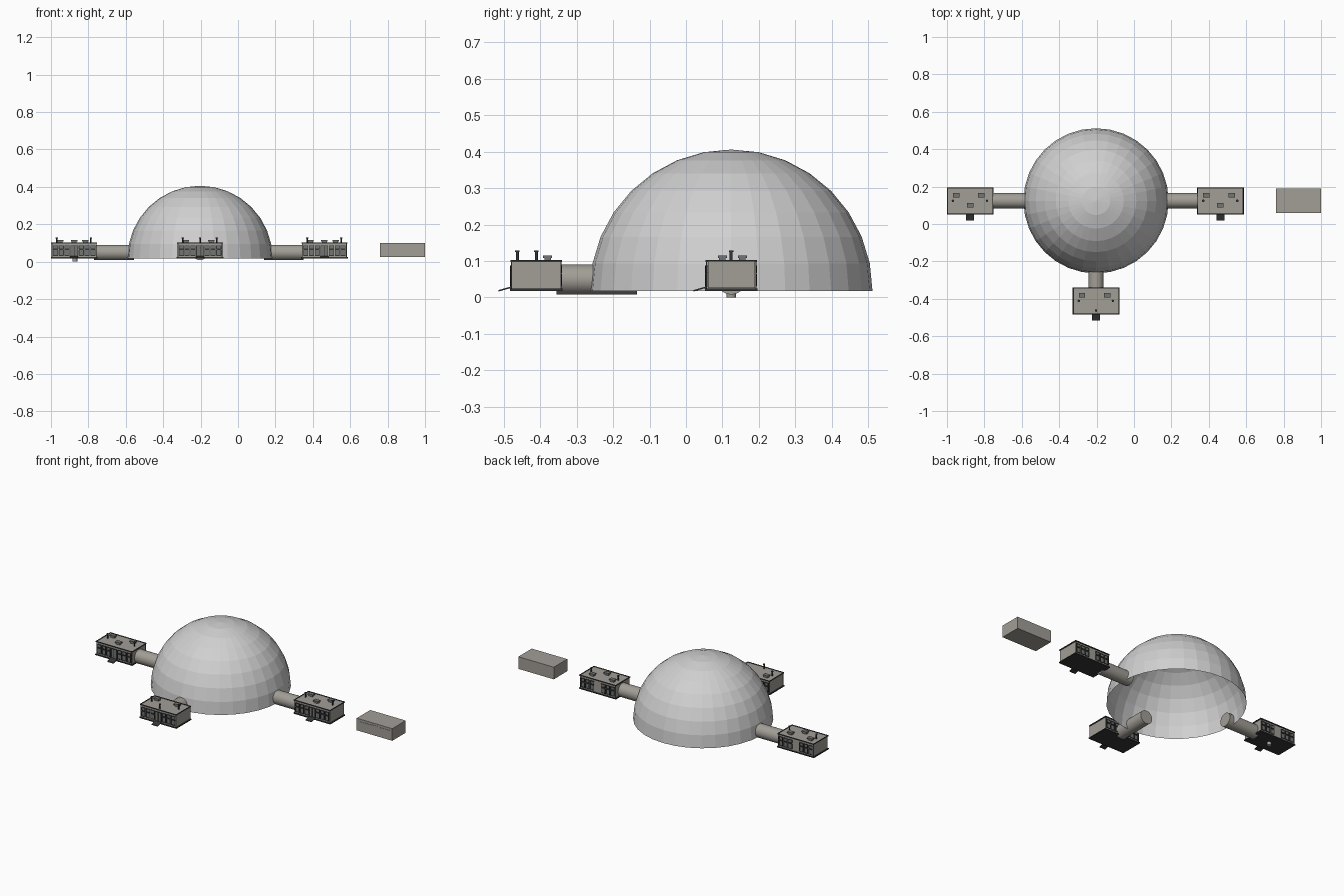
import bpy
import bmesh
from math import sin, cos, pi
from mathutils import Matrix, Vector

cube = bpy.data.objects.get("Cube")
if cube:
    bpy.data.objects.remove(cube, do_unlink=True)


def material(name, r, g, b):
    m = bpy.data.materials.new(name)
    m.use_nodes = True
    m.diffuse_color = (r, g, b, 1)
    m.node_tree.nodes["Principled BSDF"].inputs["Base Color"].default_value = (r, g, b, 1)
    return m


PALE = material("pale grey", 0.63, 0.63, 0.63)
WALL = material("warm grey", 0.36, 0.34, 0.305)
DARK = material("charcoal", 0.035, 0.037, 0.04)
GLASS = material("window grey", 0.17, 0.18, 0.17)


def finish(name, bm, mat, smooth=False):
    mesh = bpy.data.meshes.new(name)
    bm.to_mesh(mesh)
    bm.free()
    mesh.materials.append(mat)
    for p in mesh.polygons:
        p.use_smooth = smooth and len(p.vertices) == 4
    ob = bpy.data.objects.new(name, mesh)
    bpy.context.collection.objects.link(ob)
    return ob


def add_box(bm, x0, x1, y0, y1, z0, z1):
    size = Matrix.Diagonal((x1 - x0, y1 - y0, z1 - z0, 1))
    mid = Matrix.Translation(((x0 + x1) / 2, (y0 + y1) / 2, (z0 + z1) / 2))
    return bmesh.ops.create_cube(bm, size=1, matrix=mid @ size)["verts"]


def add_pole(bm, x, y, z0, z1, r, sides=12):
    bmesh.ops.create_cone(bm, cap_ends=True, segments=sides, radius1=r, radius2=r,
                          depth=z1 - z0, matrix=Matrix.Translation((x, y, (z0 + z1) / 2)))


# Faceted dome, open underneath
HUB = Vector((-0.203, 0.124, 0.018))
RADIUS = 0.388
bm = bmesh.new()
bmesh.ops.create_uvsphere(bm, u_segments=32, v_segments=16, radius=RADIUS,
                          matrix=Matrix.Translation(HUB))
low = [v for v in bm.verts if v.co.z < HUB.z - 0.001]
bmesh.ops.delete(bm, geom=low, context="VERTS")
finish("dome", bm, PALE)


# Round tunnels from the dome to the modules
def tunnel(name, start, end):
    a, b = Vector(start), Vector(end)
    turn = (b - a).to_track_quat("Z", "Y").to_matrix().to_4x4()
    bm = bmesh.new()
    bmesh.ops.create_cone(bm, cap_ends=True, segments=32, radius1=0.041, radius2=0.041,
                          depth=(b - a).length, matrix=Matrix.Translation((a + b) / 2) @ turn)
    finish(name, bm, WALL, True)


tunnel("right_tunnel", (-0.77, HUB.y, 0.049), (-0.555, HUB.y, 0.049))
tunnel("left_tunnel", (0.14, HUB.y, 0.049), (0.35, HUB.y, 0.049))
tunnel("front_tunnel", (HUB.x, -0.355, 0.049), (HUB.x, -0.135, 0.049))


# Cabin modules, built around their own centre
def module(side, cx, cy, front_vent):
    parts = {key: bmesh.new() for key in ("walls", "trim", "windows", "roof_units", "vent_pipes")}
    walls, trim, glass = parts["walls"], parts["trim"], parts["windows"]
    add_box(walls, -0.119, 0.119, -0.067, 0.067, 0.024, 0.1)

    # Base slab, roof rim and corner posts
    add_box(trim, -0.125, 0.125, -0.072, 0.072, 0.018, 0.024)
    for s in (-1, 1):
        add_box(trim, -0.123, 0.123, s * 0.069 - 0.002, s * 0.069 + 0.002, 0.097, 0.103)
        add_box(trim, s * 0.121 - 0.002, s * 0.121 + 0.002, -0.071, 0.071, 0.097, 0.103)
        for y in (-0.068, 0.068):
            add_box(trim, s * 0.118 - 0.002, s * 0.118 + 0.002, y - 0.001, y + 0.001, 0.024, 0.1)

    # Framed windows on the front and back, three to each half
    for face in (-1, 1):
        for s in (-1, 1):
            for i in range(3):
                x = s * (0.038 + i * 0.031)
                for z, h in ((0.077, 0.009), (0.048, 0.015)):
                    y0, y1 = sorted((face * 0.0665, face * 0.0685))
                    add_box(glass, x - 0.011, x + 0.011, y0, y1, z - h, z + h)
                    y0, y1 = sorted((face * 0.0665, face * 0.071))
                    for e in (-1, 1):
                        add_box(trim, x + e * 0.012 - 0.0015, x + e * 0.012 + 0.0015, y0, y1, z - h, z + h)
                        add_box(trim, x - 0.013, x + 0.013, y0, y1, z + e * h - 0.0015, z + e * h + 0.0015)

    # Door with frame, and its ramp
    add_box(glass, -0.018, 0.018, -0.069, -0.066, 0.024, 0.084)
    for x in (-0.019, 0, 0.019):
        add_box(trim, x - 0.0015, x + 0.0015, -0.072, -0.066, 0.024, 0.086)
    add_box(trim, -0.02, 0.02, -0.072, -0.066, 0.084, 0.087)
    ramp = add_box(trim, -0.021, 0.021, -0.104, -0.069, 0.026, 0.03)
    for v in ramp:
        if v.co.y < -0.1:
            v.co.z -= 0.01

    # Roof boxes with wide lids, and vent pipes with caps
    units = [(-0.075, 0.031), (0.06, 0.031)]
    pipes = [(-0.092, 0.0), (0.09, 0.0)]
    (pipes if front_vent else units).append((0, -0.052) if front_vent else (0, -0.024))
    for x, y in units:
        add_box(parts["roof_units"], x - 0.013, x + 0.013, y - 0.009, y + 0.009, 0.1, 0.108)
        add_box(parts["roof_units"], x - 0.017, x + 0.017, y - 0.012, y + 0.012, 0.108, 0.115)
    for x, y in pipes:
        add_pole(parts["vent_pipes"], x, y, 0.1, 0.124, 0.004)
        add_pole(parts["vent_pipes"], x, y, 0.124, 0.129, 0.0065)

    mats = {"walls": WALL, "trim": DARK, "windows": GLASS, "roof_units": GLASS, "vent_pipes": DARK}
    for key, bm in parts.items():
        ob = finish(f"{side}_module_{key}", bm, mats[key])
        ob.location = (cx, cy, 0)


module("right", -0.876, HUB.y, False)
module("front", HUB.x, -0.411, True)
module("left", 0.462, HUB.y, False)

# Small drain under the right module
bm = bmesh.new()
add_pole(bm, -0.872, HUB.y, 0, 0.02, 0.013, 16)
finish("drain", bm, WALL)

# Detached plain shelter with raised door and windows
bm = bmesh.new()
add_box(bm, 0.76, 1.0, 0.06, 0.19, 0.026, 0.1)
finish("shelter", bm, WALL)
bm = bmesh.new()
add_box(bm, 0.862, 0.902, 0.058, 0.061, 0.03, 0.088)
for x in (0.78, 0.91):
    add_box(bm, x, x + 0.073, 0.058, 0.061, 0.069, 0.085)
finish("shelter_door_and_windows", bm, WALL)
